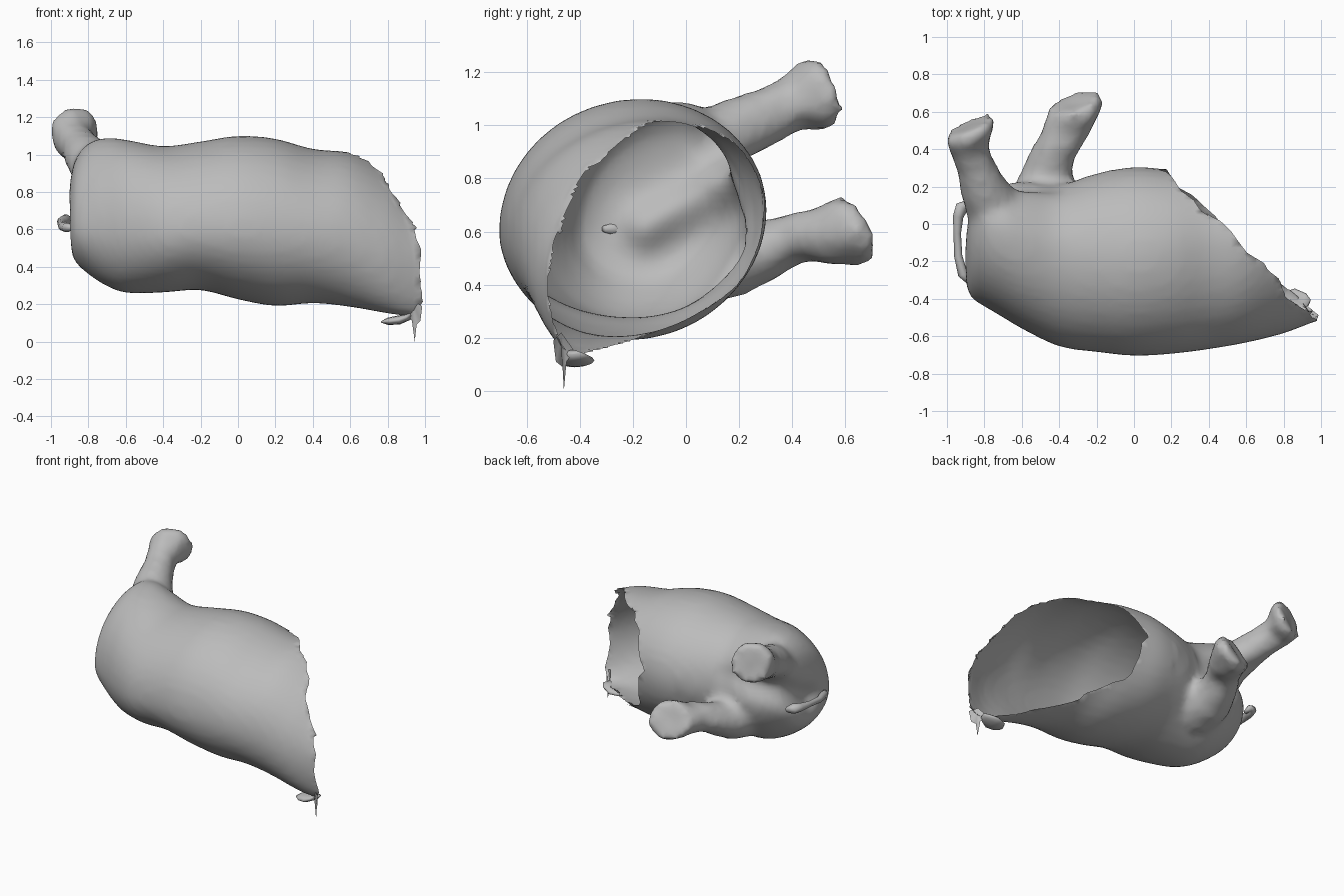
import bpy, bmesh, math, random
from mathutils import Vector, noise

if "Cube" in bpy.data.objects:
    bpy.data.objects.remove(bpy.data.objects["Cube"])

random.seed(4)
skin = bpy.data.materials.new("grey_skin")
skin.diffuse_color = (0.5, 0.5, 0.5, 1)
skin.use_nodes = True
skin.node_tree.nodes["Principled BSDF"].inputs["Base Color"].default_value = skin.diffuse_color


def add_object(name, bm):
    bmesh.ops.recalc_face_normals(bm, faces=bm.faces)
    me = bpy.data.meshes.new(name)
    bm.to_mesh(me)
    bm.free()
    ob = bpy.data.objects.new(name, me)
    bpy.context.collection.objects.link(ob)
    me.materials.append(skin)
    for p in me.polygons:
        p.use_smooth = True
    return ob


def loft(bm, rings):
    """Closed skin through equal-length rings of points."""
    rows = [[bm.verts.new(p) for p in r] for r in rings]
    for a, b in zip(rows, rows[1:]):
        for i in range(len(a)):
            j = (i + 1) % len(a)
            bm.faces.new((a[i], a[j], b[j], b[i]))
    bm.faces.new(rows[0])
    bm.faces.new(rows[-1])


def tube(bm, path, n=16, flat=1.0, end=None):
    """Tube along (x, y, z, radius) points; end turns the last two rings."""
    pts = [Vector(p[:3]) for p in path]
    rings = []
    for i, p in enumerate(pts):
        d = (pts[min(i + 1, len(pts) - 1)] - pts[max(i - 1, 0)]).normalized()
        if end and i >= len(pts) - 2:
            d = Vector(end).normalized()
        u = d.cross(Vector((0, 0, 1))).normalized()
        v = u.cross(d)
        r = path[i][3]
        rings.append([p + u * r * math.cos(t) + v * r * flat * math.sin(t)
                      for t in (2 * math.pi * k / n for k in range(n))])
    loft(bm, rings)


def section(x, yf, zf, yt, zt, yb, zb, yu, zu, n=10):
    """Rounded ring through its front, top, back and under points."""
    out = []
    quads = [((yf, zf), (yt, zt)), ((yb, zb), (yt, zt)),
             ((yb, zb), (yu, zu)), ((yf, zf), (yu, zu))]
    for q, (side, pole) in enumerate(quads):
        for k in range(n):
            t = k / n * math.pi / 2
            if q % 2:
                t = math.pi / 2 - t
            out.append((x, pole[0] + (side[0] - pole[0]) * math.cos(t),
                        side[1] + (pole[1] - side[1]) * math.sin(t)))
    return out


def refine(rows, steps=4):
    """Smooth in-between rows (first column is the position)."""
    def slope(i, c):
        a, b = rows[max(i - 1, 0)], rows[min(i + 1, len(rows) - 1)]
        return (b[c] - a[c]) / (b[0] - a[0])
    out = []
    for i in range(len(rows) - 1):
        p, q = rows[i], rows[i + 1]
        h = q[0] - p[0]
        for s in range(steps):
            t = s / steps
            e = t * t * (3 - 2 * t)
            out.append([p[0] + h * t] + [
                p[c] + (q[c] - p[c]) * e
                + h * slope(i, c) * t * (1 - t) ** 2
                - h * slope(i + 1, c) * t * t * (1 - t)
                for c in range(1, len(p))])
    return out + [list(rows[-1])]


# Body: x, front y z, top y z, back y z, under y z
sections = [
    (-.91, -.27, .62, -.10, .77, 0, .68, -.12, .53),
    (-.88, -.38, .60, -.03, .95, .1, .73, -.15, .44),
    (-.80, -.44, .60, 0, 1.06, .18, .75, -.18, .36),
    (-.70, -.50, .60, -.02, 1.09, .22, .72, -.2, .295),
    (-.60, -.56, .60, -.08, 1.08, .23, .70, -.2, .26),
    (-.40, -.655, .59, -.15, 1.045, .21, .68, -.2, .262),
    (-.20, -.685, .60, -.17, 1.07, .27, .68, -.2, .275),
    (0, -.705, .60, -.17, 1.1, .305, .68, -.2, .225),
    (.20, -.695, .59, -.15, 1.085, .29, .68, -.22, .19),
    (.40, -.67, .57, -.12, 1.03, .27, .66, -.27, .205),
    (.60, -.635, .54, -.10, 1.01, .25, .64, -.33, .185),
    (.80, -.585, .46, -.05, .93, .2, .6, -.4, .15),
    (.92, -.54, .42, 0, .86, .15, .55, -.42, .135),
    (1.10, -.47, .38, 0, .78, .1, .5, -.42, .15),
]
bm = bmesh.new()
loft(bm, [section(*s) for s in refine(sections)])

# Legs flare out at the root and end in an obliquely cut knuckle
tube(bm, [(-.72, .0, .88, .15), (-.75, .08, .91, .15), (-.81, .2, .985, .125),
          (-.845, .31, 1.04, .105), (-.885, .40, 1.08, .105),
          (-.87, .475, 1.115, .14), (-.882, .525, 1.128, .138)], end=(-.4, .87, .25))
tube(bm, [(-.48, .05, .48, .18), (-.475, .2, .5, .16), (-.455, .3, .53, .13),
          (-.41, .42, .575, .11), (-.355, .52, .59, .125),
          (-.305, .60, .595, .155), (-.322, .65, .615, .15)], flat=.88, end=(-.3, .85, .4))
body = add_object("body_with_legs", bm)

# Merge into one skin and soften the joins
m = body.modifiers.new("merge", 'REMESH')
m.mode, m.voxel_size = 'VOXEL', .028
m = body.modifiers.new("soften", 'SMOOTH')
m.factor, m.iterations = .5, 5
bpy.context.view_layer.objects.active = body
for m in list(body.modifiers):
    bpy.ops.object.modifier_apply(modifier=m.name)

bm = bmesh.new()
bm.from_mesh(body.data)
bm.normal_update()
# Cleft between the legs, and lumpy flesh along them
a, b = Vector((-.15, .62)), Vector((.25, .82))
for v in bm.verts:
    p = Vector((v.co.y, v.co.z))
    t = max(0, min(1, (p - a).dot(b - a) / (b - a).length_squared))
    d = (p - a - (b - a) * t).length
    fade = max(0, min(1, (-.35 - v.co.x) / .25))
    lump = max(0, min(1, (v.co.y - .2) / .2)) * (v.co.x < -.1)
    v.co += v.normal * lump * .01 * noise.noise(v.co * 9)
    if p.y < .98:
        v.co += Vector((.07, -.05 * t, 0)) * fade * math.exp(-(d / .09) ** 2)

# Ragged slanted opening on the right, with teeth around its rim
teeth = [random.uniform(-.03, .03) for _ in range(50)]


def rim_x(c):
    k = (math.atan2(c.z - .6, c.y + .13) / (2 * math.pi) + .5) * 46
    i = int(k)
    rag = teeth[i] + (teeth[i + 1] - teeth[i]) * (k - i)
    notch = .05 * math.exp(-((c.z - .79) / .08) ** 2) * (c.y < -.2)
    return .455 + rag - notch - 1.04 * c.y


bmesh.ops.triangulate(bm, faces=bm.faces)
gone = []
for f in bm.faces:
    c = f.calc_center_median()
    if c.x > .1 and c.x > rim_x(c):
        gone.append(f)
bmesh.ops.delete(bm, geom=gone, context='FACES')
# Trim the rim onto the torn line
for v in bm.verts:
    if v.is_boundary:
        v.co.x += max(-.025, min(.025, rim_x(v.co) - v.co.x))
bm.to_mesh(body.data)
bm.free()
body.data.materials.clear()
body.data.materials.append(skin)
for p in body.data.polygons:
    p.use_smooth = True

# Tail curled against the rump
bm = bmesh.new()
tube(bm, [(-.885, -.31, .61, .012), (-.915, -.27, .61, .026), (-.94, -.17, .615, .022),
          (-.945, -.05, .63, .02), (-.94, .04, .64, .028), (-.92, .09, .645, .035),
          (-.895, .11, .64, .022), (-.885, .07, .62, .012)], n=10)
add_object("tail", bm)

# Loose scrap under the lower lip of the opening
bm = bmesh.new()
tube(bm, [(.77, -.43, .105, .015), (.8, -.42, .108, .055), (.86, -.415, .115, .07),
          (.91, -.42, .13, .05), (.93, -.43, .145, .03)], n=12, flat=.35)
add_object("scrap", bm)

# Thin hanging shred at the lip
bm = bmesh.new()
shred = [(.985, -.50, .19), (.93, -.47, .22), (.90, -.42, .15), (.93, -.45, .11),
         (.945, -.46, 0), (.955, -.465, .09), (.975, -.49, .11)]
bm.faces.new([bm.verts.new(p) for p in shred])
bmesh.ops.triangulate(bm, faces=bm.faces)
add_object("shred", bm)
